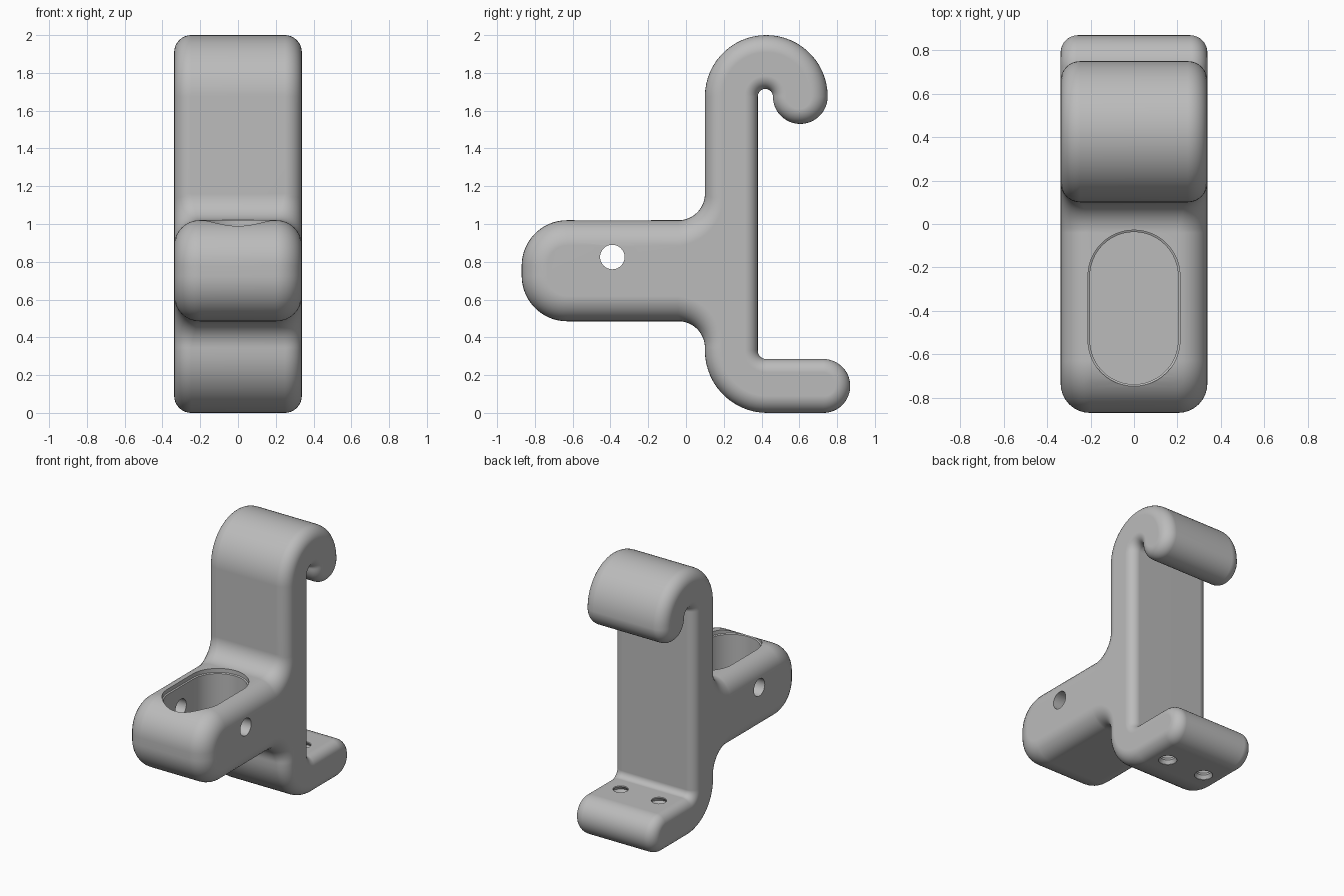
import bpy, bmesh
from math import sin, cos, pi, radians
from mathutils import Vector

if "Cube" in bpy.data.objects:
    bpy.data.objects.remove(bpy.data.objects["Cube"])

grey = bpy.data.materials.new("plain grey")
COLOUR = (0.5, 0.5, 0.5, 1)
grey.diffuse_color = COLOUR
grey.use_nodes = True
grey.node_tree.nodes["Principled BSDF"].inputs["Base Color"].default_value = COLOUR


def loft(name, rings):
    """Closed solid through a list of equal-length rings, capped at both ends."""
    bm = bmesh.new()
    loops = [[bm.verts.new(p) for p in ring] for ring in rings]
    n = len(loops[0])
    for a, b in zip(loops, loops[1:]):
        for i in range(n):
            j = (i + 1) % n
            bm.faces.new((a[i], a[j], b[j], b[i]))
    bm.faces.new(loops[0])
    bm.faces.new(loops[-1])
    bmesh.ops.recalc_face_normals(bm, faces=bm.faces)
    mesh = bpy.data.meshes.new(name)
    bm.to_mesh(mesh)
    bm.free()
    mesh.materials.append(grey)
    ob = bpy.data.objects.new(name, mesh)
    bpy.context.collection.objects.link(ob)
    return ob


def stadium(radius, y0, y1, z, steps=24):
    """Slot outline with round ends centred at y0 and y1."""
    pts = []
    for cy, start in ((y1, 0), (y0, pi)):
        for i in range(steps + 1):
            a = start + pi * i / steps
            pts.append(Vector((radius * cos(a), cy + radius * sin(a), z)))
    return pts


def circle(radius, z, steps=32):
    return [Vector((radius * cos(2 * pi * i / steps), radius * sin(2 * pi * i / steps), z))
            for i in range(steps)]


# Side outline as arcs: centre y, z, radius, start, end, convex, edge rounding at start and end
EDGE, ARM, INNER = 0.09, 0.135, 0.07
ARCS = [
    (0.43, 0.33, 0.33, 270, 180, 1, EDGE, EDGE),            # heel of foot
    (-0.04, 0.345, 0.14, 0, 90, -1, EDGE, ARM),             # fillet below arm
    (-0.63, 0.725, 0.24, 270, 180, 1, ARM, ARM),            # arm nose
    (-0.63, 0.78, 0.24, 180, 90, 1, ARM, ARM),
    (-0.04, 1.16, 0.14, 270, 360, -1, ARM, EDGE),           # fillet above arm
    (0.425, 1.675, 0.325, 180, 0, 1, EDGE, EDGE),           # hook crown
    (0.605, 1.675, 0.145, 0, -180, 1, EDGE, INNER),         # hook tip
    (0.42, 1.675, 0.04, 0, 180, -1, INNER, INNER),          # hook throat
    (0.425, 0.33, 0.045, 180, 270, -1, INNER, INNER),       # inside corner
    (0.727, 0.1425, 0.1425, 90, -90, 1, INNER, EDGE),       # toe
]
outline = []
for cy, cz, r, a0, a1, convex, e0, e1 in ARCS:
    steps = max(10, abs(a1 - a0) // 6)
    for i in range(steps + 1):
        t = i / steps
        a = radians(a0 + (a1 - a0) * t)
        radial = Vector((0, cos(a), sin(a)))
        p = Vector((0, cy, cz)) + radial * r
        if not outline or (p - outline[-1][0]).length > 1e-4:
            outline.append((p, radial * convex, e0 + (e1 - e0) * t))

# Bracket body, rounded toward both flanks
HALF, SEG = 0.338, 8


def body_ring(side, angle):
    return [p - n * e * (1 - cos(angle)) + Vector((side * (HALF - e * (1 - sin(angle))), 0, 0))
            for p, n, e in outline]


angles = [pi / 2 * i / SEG for i in range(SEG + 1)]
rings = [body_ring(-1, a) for a in reversed(angles)] + [body_ring(1, a) for a in angles]
bracket = loft("hook_bracket", rings)

# Slot pocket with a slight rim
pocket = loft("pocket_cutter", [stadium(r, -0.535, -0.24, z)
              for r, z in ((0.203, 0.58), (0.203, 0.985), (0.212, 0.99), (0.212, 1.1))])

# Cross hole through the arm
cross = loft("cross_hole_cutter", [circle(0.065, -0.5), circle(0.065, 0.5)])
cross.rotation_euler = (0, pi / 2, 0)
cross.location = (0, -0.39, 0.825)
cutters = [pocket, cross]

# Grooved screw holes through the foot
grooves = [circle(0.066 if k % 2 else 0.05, -0.02 + 0.025 * k) for k in range(14)]
for side in (-1, 1):
    screw = loft("screw_hole_cutter", grooves)
    screw.location = (side * 0.16, 0.55, 0)
    cutters.append(screw)

for c in cutters:
    c.hide_render = True
    cut = bracket.modifiers.new(c.name, 'BOOLEAN')
    cut.operation = 'DIFFERENCE'
    cut.solver = 'EXACT'
    cut.object = c

# Bake the cuts and drop the cutters
graph = bpy.context.evaluated_depsgraph_get()
mesh = bpy.data.meshes.new_from_object(bracket.evaluated_get(graph))
bracket.modifiers.clear()
bracket.data = mesh
for c in cutters:
    bpy.data.objects.remove(c)

bpy.ops.object.select_all(action='DESELECT')
bracket.select_set(True)
bpy.context.view_layer.objects.active = bracket
bpy.ops.object.shade_smooth_by_angle(angle=radians(30))
weighted = bracket.modifiers.new("even_shading", 'WEIGHTED_NORMAL')
weighted.keep_sharp = True
